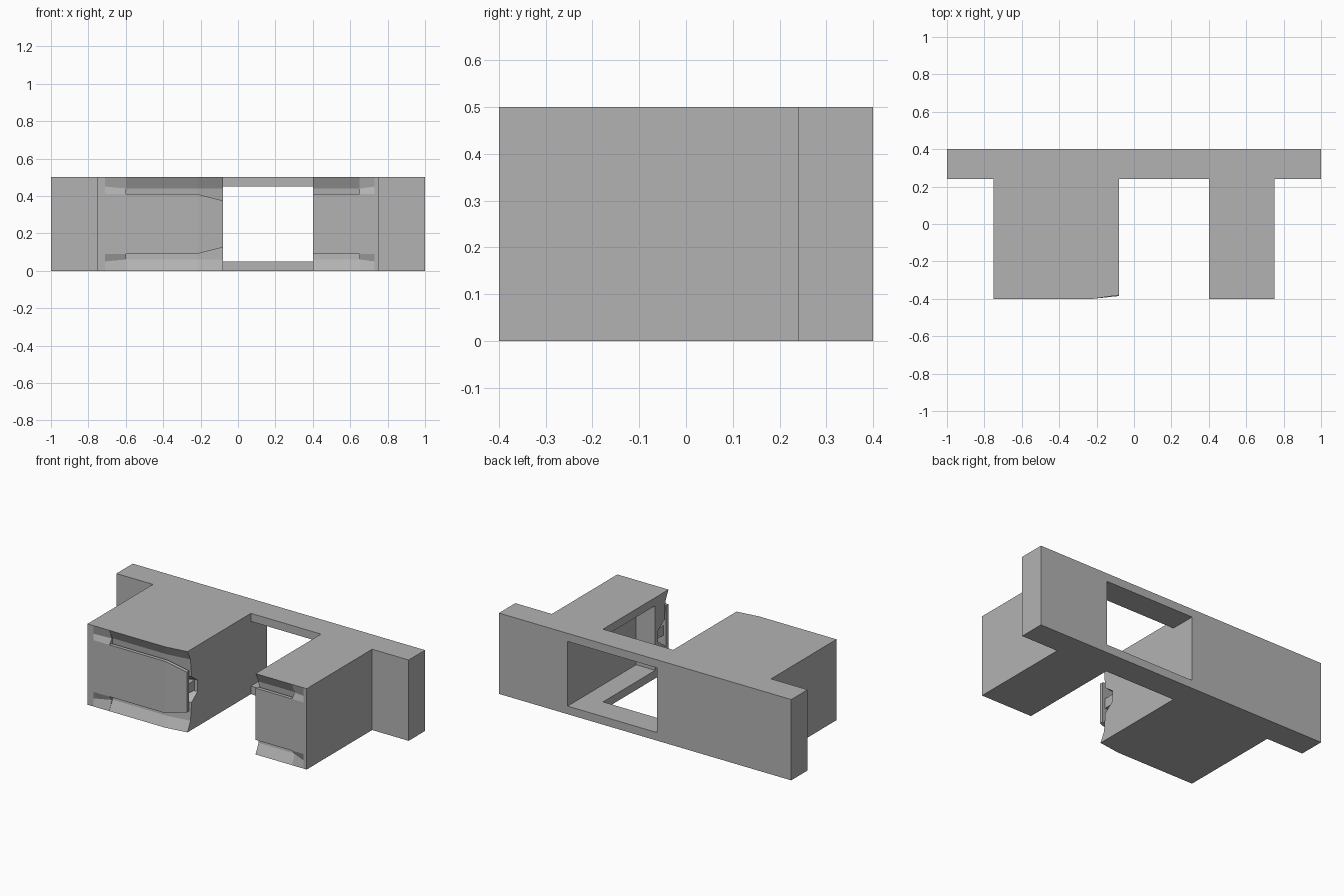
import bpy
import bmesh

if "Cube" in bpy.data.objects:
    bpy.data.objects.remove(bpy.data.objects["Cube"], do_unlink=True)

GREY = (0.45, 0.45, 0.45, 1)
grey = bpy.data.materials.new("plain grey")
grey.use_nodes = True
grey.diffuse_color = GREY
grey.node_tree.nodes["Principled BSDF"].inputs["Base Color"].default_value = GREY

H = 0.5        # total height
FRONT = -0.4   # front plane
BACK = 0.24    # front of the back plate


def loft(name, stations):
    """Skin matching (y, z) sections placed along x."""
    bm = bmesh.new()
    rings = [[bm.verts.new((x, y, z)) for y, z in sec] for x, sec in stations]
    for a, b in zip(rings, rings[1:]):
        for i in range(len(a)):
            j = (i + 1) % len(a)
            bm.faces.new((a[i], a[j], b[j], b[i]))
    bm.faces.new(rings[0])
    bm.faces.new(rings[-1])
    bmesh.ops.recalc_face_normals(bm, faces=bm.faces)
    mesh = bpy.data.meshes.new(name)
    bm.to_mesh(mesh)
    bm.free()
    mesh.materials.append(grey)
    ob = bpy.data.objects.new(name, mesh)
    bpy.context.collection.objects.link(ob)
    return ob


def rect(y0, y1, z0, z1):
    return [(y0, z0), (y1, z0), (y1, z1), (y0, z1)]


def box(name, x0, x1, y0, y1, z0, z1):
    sec = rect(y0, y1, z0, z1)
    return loft(name, [(x0, sec), (x1, sec)])


def block_section(dents, shift=0.0):
    """Block outline whose front is dented symmetrically; dents = (depth, z) of the upper half."""
    upper = [(FRONT + shift + d, z) for d, z in dents]
    lower = [(y, H - z) for y, z in reversed(upper)]
    return [(BACK, H)] + upper + lower + [(BACK, 0)]


FLUSH = [(0, H), (0, 0.45), (0, 0.41)]
DENTED = [(0, H), (0.025, 0.44), (0, 0.41)]
GROOVE = [(0, H), (0.03, 0.44), (0.04, 0.33), (0.1, 0.285)]


def tongue(shift=0.0, inset=0.09):
    return rect(FRONT + shift, FRONT + shift + 0.022, inset, H - inset)


# Back plate and the window cutter that also hollows the left block
plate = box("back_plate", -1, 1, BACK, 0.4, 0, H)
cutter = box("window_cutter", -0.08, 0.53, -0.27, 0.5, 0.05, 0.45)
cutter.hide_render = True
cutter.hide_viewport = True
cutter.display_type = "WIRE"

# Wide block on the right side, with a tapered inner end
loft("right_block_end", [(-0.75, block_section(FLUSH)), (-0.71, block_section(FLUSH)),
                         (-0.6, block_section(DENTED))])
loft("right_block", [(-0.6, block_section(GROOVE)), (-0.22, block_section(GROOVE)),
                     (-0.08, block_section(GROOVE, 0.02))])
loft("right_tongue", [(-0.6, tongue()), (-0.22, tongue()), (-0.08, tongue(0.015, 0.125))])
box("right_tongue_neck", -0.6, -0.1, FRONT + 0.02, FRONT + 0.12, 0.22, 0.28)

# Narrow block on the left side
loft("left_block_end", [(0.75, block_section(FLUSH)), (0.73, block_section(FLUSH)),
                        (0.65, block_section(DENTED))])
left_block = loft("left_block", [(0.4, block_section(GROOVE)), (0.65, block_section(GROOVE))])
loft("left_tongue", [(0.4, tongue()), (0.65, tongue())])
box("left_tongue_neck", 0.42, 0.65, FRONT + 0.02, FRONT + 0.12, 0.22, 0.28)

for ob in (plate, left_block):
    cut = ob.modifiers.new("window", "BOOLEAN")
    cut.operation = "DIFFERENCE"
    cut.solver = "EXACT"
    cut.object = cutter
